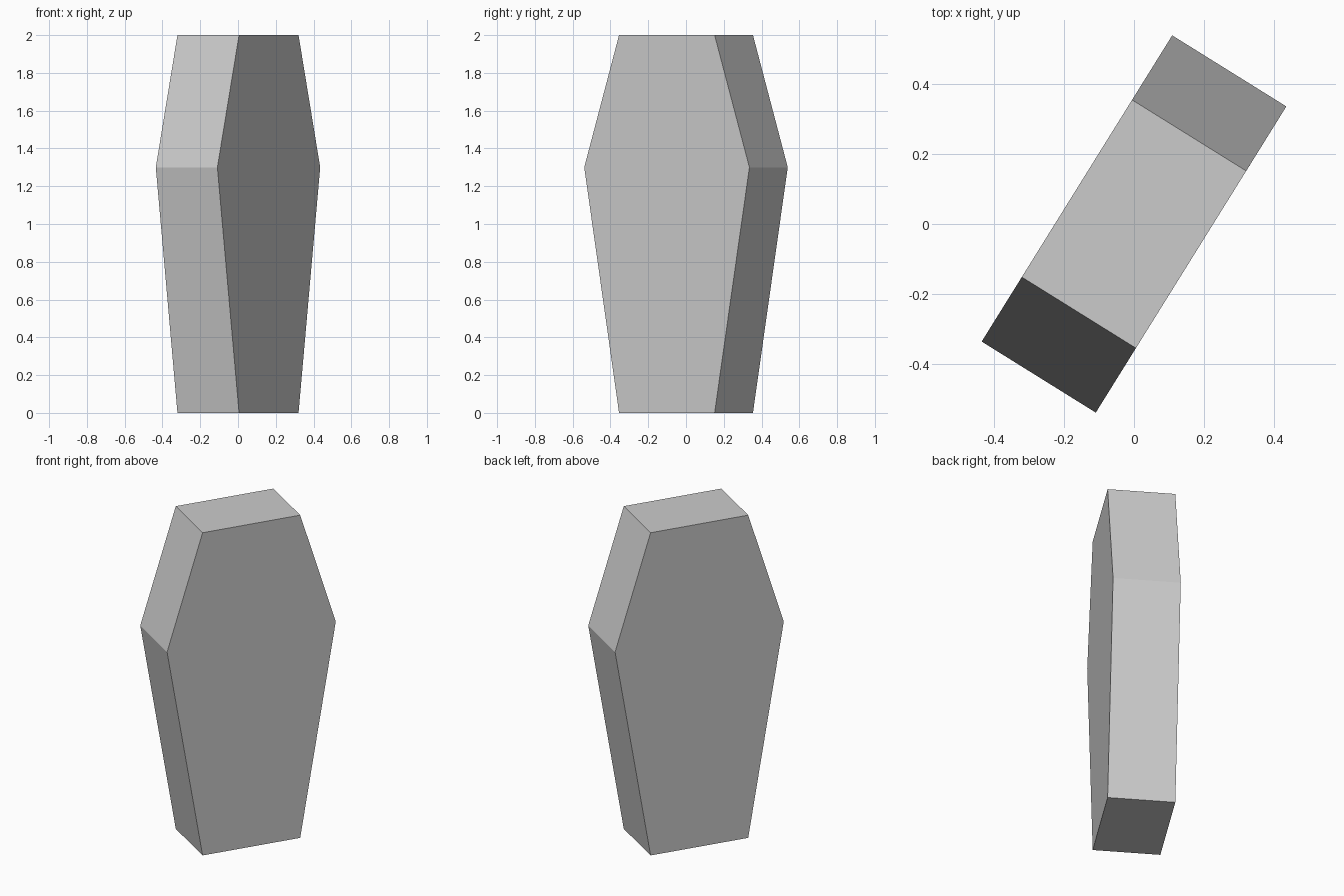
import bpy, bmesh
from math import radians
from mathutils import Matrix

if "Cube" in bpy.data.objects:
    bpy.data.objects.remove(bpy.data.objects["Cube"])

THICKNESS = 0.384
ANGLE = radians(58.1)

# Right half of the outline (half width, height), mirrored for the left half
half = [(0.298, 0.0), (0.515, 1.3), (0.298, 2.0)]
outline = half + [(-x, z) for x, z in reversed(half)]

# Coffin: six-sided outline extruded through its thickness
bm = bmesh.new()
face = bm.faces.new([bm.verts.new((x, -THICKNESS / 2, z)) for x, z in outline])
ext = bmesh.ops.extrude_face_region(bm, geom=[face], use_keep_orig=True)
new_verts = [g for g in ext["geom"] if isinstance(g, bmesh.types.BMVert)]
bmesh.ops.translate(bm, verts=new_verts, vec=(0, THICKNESS, 0))

# Turn it about the vertical axis
bmesh.ops.rotate(bm, verts=bm.verts, cent=(0, 0, 0),
                 matrix=Matrix.Rotation(ANGLE, 3, 'Z'))
bmesh.ops.recalc_face_normals(bm, faces=bm.faces)

mesh = bpy.data.meshes.new("coffin")
bm.to_mesh(mesh)
bm.free()
bpy.context.collection.objects.link(bpy.data.objects.new("coffin", mesh))
